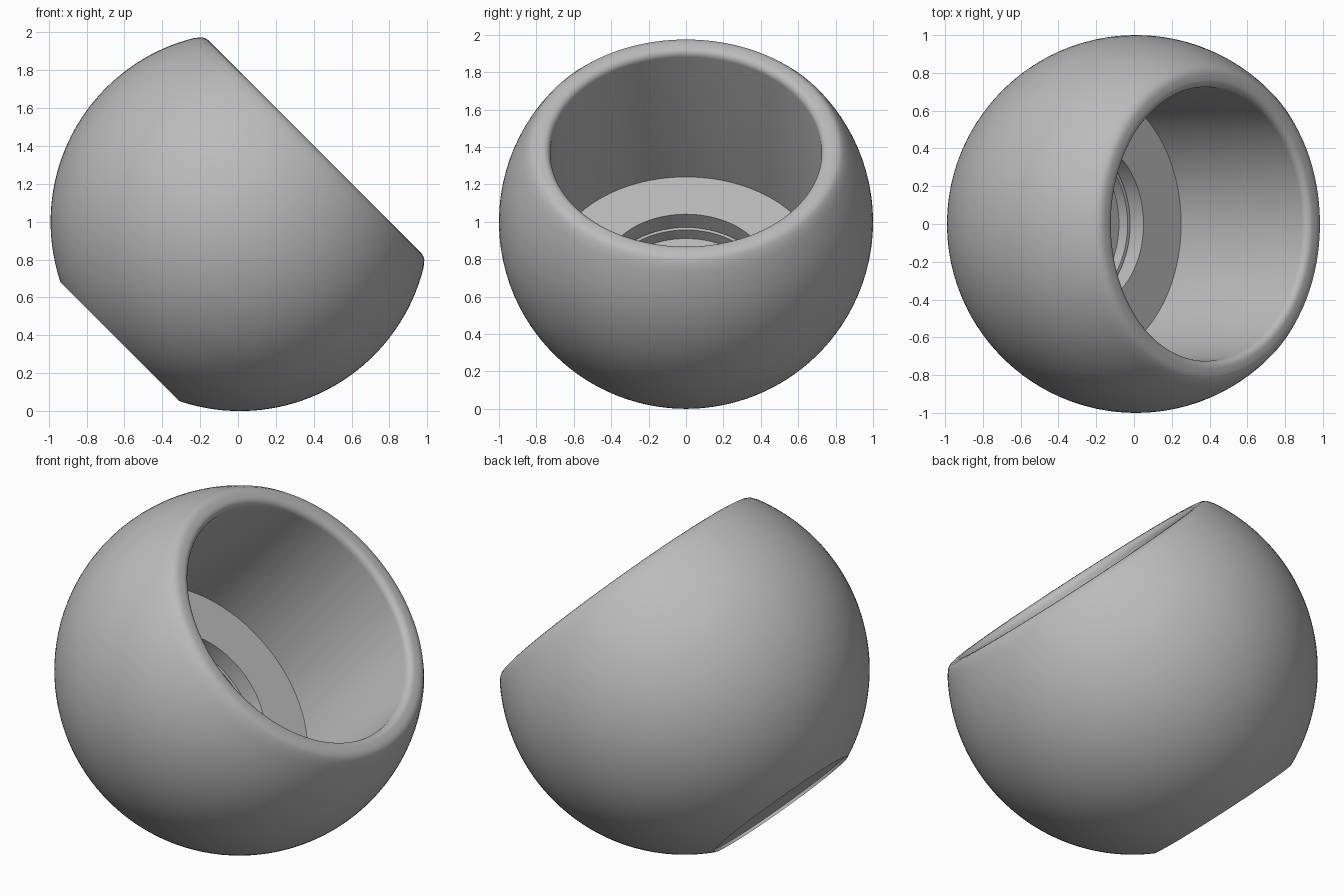
import bpy, bmesh
from math import sin, cos, pi, acos, radians, tau
from mathutils import Vector

cube = bpy.data.objects.get("Cube")
if cube:
    bpy.data.objects.remove(cube, do_unlink=True)

grey = bpy.data.materials.new("neutral grey")
grey.use_nodes = True
colour = (0.5, 0.5, 0.5, 1)
grey.diffuse_color = colour
grey.node_tree.nodes["Principled BSDF"].inputs["Base Color"].default_value = colour

TILT = radians(45)
CENTRE = Vector((0.01, 0, 1))
BORE = 0.443


def lathe(name, profile, closed):
    """Spin (radius, height) points round the tilted axis."""
    bm = bmesh.new()
    verts = [bm.verts.new((r, 0, h)) for r, h in profile]
    pairs = list(zip(verts, verts[1:]))
    if closed:
        pairs.append((verts[-1], verts[0]))
    edges = [bm.edges.new(p) for p in pairs]
    bmesh.ops.spin(bm, geom=verts + edges, cent=(0, 0, 0), axis=(0, 0, 1),
                   angle=tau, steps=128, use_duplicate=False)
    bmesh.ops.remove_doubles(bm, verts=bm.verts, dist=0.0005)
    bmesh.ops.recalc_face_normals(bm, faces=bm.faces)
    mesh = bpy.data.meshes.new(name)
    bm.to_mesh(mesh)
    bm.free()
    obj = bpy.data.objects.new(name, mesh)
    bpy.context.collection.objects.link(obj)
    mesh.materials.append(grey)
    obj.rotation_euler = (0, TILT, 0)
    obj.location = CENTRE
    bpy.ops.object.select_all(action="DESELECT")
    obj.select_set(True)
    bpy.context.view_layer.objects.active = obj
    bpy.ops.object.shade_smooth_by_angle(angle=radians(30))
    return obj


# Outer ball surface, from the lower opening up to the rim
low, high = acos(-0.8965), acos(0.515)
ball = [(sin(a), cos(a)) for a in
        (low + (high - low) * i / 56 for i in range(57))]
ball[0] = (BORE, ball[0][1])

# Rounded rim, bowl wall, floor and the smaller bore through the bottom
outer_round = [(0.845, 0.53), (0.832, 0.546), (0.815, 0.556), (0.795, 0.56)]
inner_round = [(0.765 - 0.04 * sin(a), 0.52 + 0.04 * cos(a)) for a in
               (i * pi / 12 for i in range(7))]
inside = [(0.725, -0.386), (BORE, -0.386)]
lathe("bowl_shell", ball + outer_round + inner_round + inside, True)

# Cup-shaped plug seated in the bore
lathe("bottom_plug", [(0, -0.545), (0.418, -0.545), (0.418, -0.48),
                      (0.437, -0.48), (0.437, -0.88), (0, -0.88)], False)
